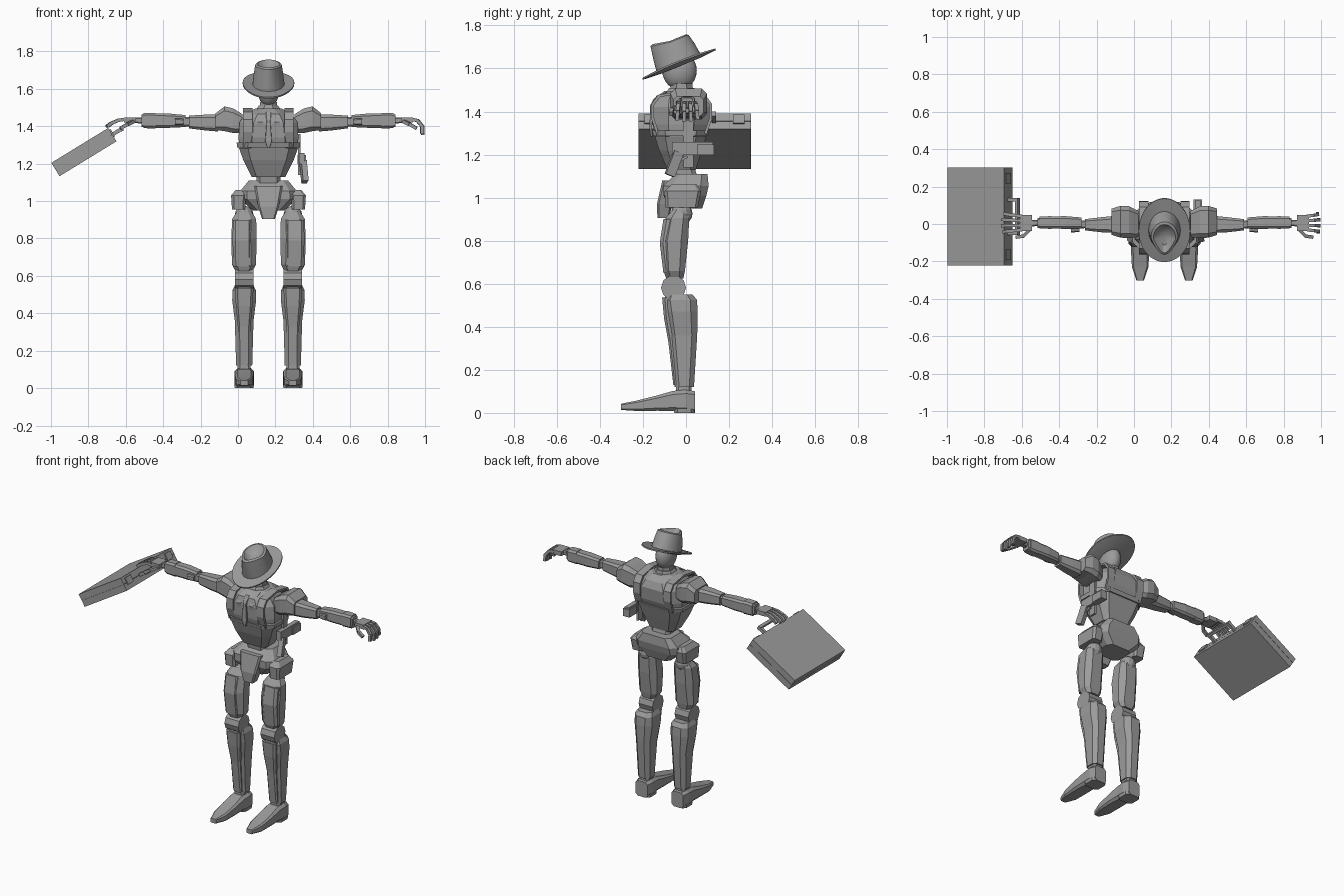
import bpy, bmesh, math
from mathutils import Vector, Matrix

CX = 0.163  # body centre line
grey = bpy.data.materials.new("grey")
grey.diffuse_color = (0.33, 0.33, 0.33, 1)


def finish(name, bm, smooth=False, shift=CX):
    bmesh.ops.recalc_face_normals(bm, faces=bm.faces)
    me = bpy.data.meshes.new(name)
    bm.to_mesh(me)
    bm.free()
    me.materials.append(grey)
    ob = bpy.data.objects.new(name, me)
    ob.location.x = shift
    bpy.context.collection.objects.link(ob)
    if smooth:
        for o in bpy.context.selected_objects:
            o.select_set(False)
        ob.select_set(True)
        bpy.context.view_layer.objects.active = ob
        bpy.ops.object.shade_smooth_by_angle(angle=math.radians(40))
    return ob


def skin(bm, rings, caps=True):
    rows = [[bm.verts.new(p) for p in r] for r in rings]
    n = len(rows[0])
    for a, b in zip(rows, rows[1:]):
        for i in range(n):
            bm.faces.new((a[i], a[(i + 1) % n], b[(i + 1) % n], b[i]))
    if caps:
        bm.faces.new(rows[0])
        bm.faces.new(rows[-1])


def loft(name, secs, axis="z", k=0.35, s=1):
    """Chamfered box sections (t, c1, c2, half1, half2) along an axis."""
    rings = []
    for t, c1, c2, h1, h2 in secs:
        e = k * min(h1, h2)
        pts = [(h1, h2 - e), (h1 - e, h2), (-h1 + e, h2), (-h1, h2 - e),
               (-h1, -h2 + e), (-h1 + e, -h2), (h1 - e, -h2), (h1, -h2 + e)]
        if axis == "z":
            rings.append([(s * (c1 + a), c2 + b, t) for a, b in pts])
        elif axis == "x":
            rings.append([(s * t, c1 + a, c2 + b) for a, b in pts])
        else:
            rings.append([(s * (c1 + a), t, c2 + b) for a, b in pts])
    bm = bmesh.new()
    skin(bm, rings)
    return finish(name, bm)


def box(bm, c, size, rot=Matrix()):
    m = Matrix.Translation(c) @ rot @ Matrix.Diagonal((*size, 1))
    bmesh.ops.create_cube(bm, size=1, matrix=m)


def bar(bm, a, b, w, h):
    a, b = Vector(a), Vector(b)
    d = b - a
    box(bm, (a + b) / 2, (w, h, d.length + 0.004), d.to_track_quat("Z", "Y").to_matrix().to_4x4())


def ball(name, c, r, seg=12):
    bm = bmesh.new()
    bmesh.ops.create_uvsphere(bm, u_segments=seg, v_segments=seg // 2 + 2, radius=1,
                              matrix=Matrix.Translation(c) @ Matrix.Diagonal((*r, 1)))
    return finish(name, bm, seg > 16)


def band(name, path, x0, x1, thick):
    """Strap following a (y, z) path, thickened outwards from the chest."""
    mid = Vector((-0.02, 1.38))
    rings = []
    for p in path:
        p = Vector(p)
        q = p + (p - mid).normalized() * thick
        rings.append([(x0, p.x, p.y), (x1, p.x, p.y), (x1, q.x, q.y), (x0, q.x, q.y)])
    bm = bmesh.new()
    skin(bm, rings)
    return finish(name, bm)


# hat: brim and pinched crown share one swept shape
def hat_ring(rx, ry, z, curl=0, pinch=0, rise=0):
    ring = []
    for i in range(40):
        a = math.tau * i / 40
        x, y = math.cos(a), math.sin(a)
        front = max(0, -y)
        ring.append((rx * x * (1 - pinch * front), ry * y, z + curl * x * x + rise * front))
    return ring


bm = bmesh.new()
skin(bm, [hat_ring(.08, .10, -.012), hat_ring(.138, .183, -.006, .012), hat_ring(.138, .183, .002, .012),
          hat_ring(.085, .11, .006), hat_ring(.079, .103, .06, 0, .15), hat_ring(.072, .092, .108, 0, .35, .016),
          hat_ring(.06, .078, .114, 0, .45, .016), hat_ring(.035, .05, .09, 0, .5), hat_ring(.01, .015, .083)])
hat = finish("hat", bm, True)
hat.location = (CX, -0.033, 1.622)
hat.rotation_euler.x = math.radians(22)

# head and neck
ball("head", (0, -.03, 1.59), (.056, .08, .088), 24)
loft("neck", [(1.46, 0, -.02, .05, .055), (1.53, 0, -.02, .045, .05)], k=.6)
loft("collar", [(1.475, 0, -.025, .075, .075), (1.51, 0, -.02, .052, .058)], k=.6)

# torso
loft("chest", [(1.28, 0, -.025, .155, .115), (1.34, 0, -.022, .16, .133), (1.42, 0, -.02, .155, .138),
               (1.465, 0, -.022, .125, .122), (1.495, 0, -.02, .07, .08)], k=.55)
loft("abdomen", [(1.13, 0, -.02, .09, .065), (1.22, 0, -.025, .135, .10), (1.285, 0, -.025, .158, .12)], k=.4)
loft("chest_belt", [(1.287, 0, -.025, .168, .126), (1.312, 0, -.024, .17, .134)], k=.45)
loft("waist", [(1.0, 0, .0, .055, .06), (1.07, 0, 0, .065, .06), (1.14, 0, -.015, .065, .055)])
loft("tie", [(1.285, 0, -.16, .006, .006), (1.32, 0, -.164, .018, .006),
             (1.43, 0, -.158, .01, .008), (1.455, 0, -.142, .014, .01), (1.475, 0, -.125, .012, .01)], k=.2)
path = [(-.125, 1.30), (-.148, 1.37), (-.148, 1.43), (-.12, 1.468), (-.02, 1.483),
        (.08, 1.468), (.108, 1.43), (.108, 1.37), (.085, 1.30)]
for s, side in ((-1, "right"), (1, "left")):
    band(side + "_harness", path, s * .085, s * .135, .014)
    band(side + "_lapel", [(-.14, 1.34), (-.153, 1.42), (-.13, 1.462), (-.085, 1.485)], s * .03, s * .06, .008)

# sidearm and holster on the left
bm = bmesh.new()
box(bm, (.165, .012, 1.25), (.014, .045, .22))
box(bm, (.178, .03, 1.228), (.03, .19, .06))
box(bm, (.178, .09, 1.222), (.045, .08, .05))
bar(bm, (.185, -.035, 1.21), (.195, -.075, 1.105), .03, .045)
bar(bm, (.18, .005, 1.19), (.18, -.04, 1.17), .012, .012)
finish("sidearm", bm)

# pelvis
loft("pelvis", [(.95, 0, 0, .085, .075), (1.01, 0, -.005, .15, .10), (1.055, 0, .0, .15, .105),
                (1.11, 0, .025, .105, .075)])
loft("pelvis_front", [(.905, 0, -.105, .035, .028), (.97, 0, -.10, .055, .035), (1.08, 0, -.07, .075, .04)], k=.25)

for s, side in ((-1, "right"), (1, "left")):
    n = side + "_"
    # hip and leg
    loft(n + "hip", [(.955, .16, -.02, .035, .075), (1.03, .16, -.015, .04, .085), (1.06, .145, -.01, .03, .06)], s=s)
    ball(n + "hip_joint", (s * .13, -.02, .925), (.05, .05, .05))
    loft(n + "thigh", [(.945, .13, -.025, .038, .035), (.905, .13, -.04, .064, .055), (.80, .131, -.055, .068, .065),
                       (.66, .131, -.055, .064, .05), (.625, .131, -.052, .045, .04)], s=s, k=.5)
    loft(n + "thigh_plate", [(.90, .14, -.075, .05, .03), (.79, .14, -.092, .052, .03),
                             (.65, .14, -.078, .048, .027)], s=s, k=.5)
    bm = bmesh.new()
    bmesh.ops.create_cone(bm, cap_ends=True, segments=10, radius1=.058, radius2=.058, depth=.1,
                          matrix=Matrix.Translation((s * .13, -.058, .582)) @ Matrix.Rotation(math.pi / 2, 4, "Y"))
    finish(n + "knee", bm)
    loft(n + "shin", [(.55, .13, -.03, .05, .06), (.525, .13, -.027, .062, .078), (.47, .13, -.022, .064, .076),
                      (.36, .13, -.012, .05, .064), (.12, .13, -.008, .043, .045)], s=s, k=.5)
    loft(n + "shin_plate", [(.535, .13, -.085, .05, .026), (.44, .13, -.08, .044, .022),
                            (.33, .13, -.062, .034, .02), (.13, .13, -.045, .03, .014)], s=s, k=.5)
    loft(n + "ankle", [(.09, .13, -.01, .036, .036), (.13, .13, -.01, .034, .036)], s=s)
    loft(n + "shoe", [(.042, .13, .05, .042, .05), (0, .13, .056, .053, .052), (-.06, .13, .055, .05, .047),
                      (-.13, .13, .046, .05, .036), (-.23, .13, .033, .044, .024),
                      (-.303, .13, .028, .02, .014)], "y", s=s, k=.35)
    loft(n + "heel", [(0, .13, -.008, .05, .046), (.02, .13, -.008, .053, .05)], s=s)

    # shoulder and arm
    loft(n + "shoulder", [(.14, 0, 1.415, .07, .05), (.19, .01, 1.43, .085, .066), (.235, .012, 1.44, .085, .066),
                          (.282, .012, 1.425, .07, .045)], "x", s=s)
    loft(n + "upper_arm", [(.27, -.002, 1.418, .045, .046), (.34, -.004, 1.42, .04, .042),
                           (.425, -.004, 1.423, .03, .034)], "x", s=s)
    loft(n + "elbow", [(.42, -.002, 1.424, .02, .024), (.47, -.002, 1.424, .024, .026)], "x", s=s)
    loft(n + "elbow_cap", [(.455, -.022, 1.424, .02, .016), (.50, -.028, 1.424, .018, .018)], "x", s=s)
    loft(n + "forearm", [(.445, .005, 1.428, .03, .032), (.53, .008, 1.43, .034, .038),
                         (.61, .008, 1.43, .032, .038), (.68, .006, 1.43, .026, .034)], "x", s=s)
    loft(n + "cuff", [(.605, .008, 1.43, .034, .042), (.668, .008, 1.43, .032, .04)], "x", s=s)
    loft(n + "wrist", [(.675, .005, 1.43, .016, .016), (.715, .005, 1.432, .018, .014)], "x", s=s)

    # hand with four jointed fingers and a thumb
    if s > 0:
        joints = [(.765, 1.437), (.80, 1.43), (.826, 1.398), (.826, 1.355)]
    else:
        joints = [(.765, 1.437), (.805, 1.432), (.845, 1.415), (.868, 1.398)]
    bm = bmesh.new()
    box(bm, (s * .74, .005, 1.434), (.065, .085, .028))
    for i, y in enumerate((-.032, -.007, .018, .042)):
        reach = (.93, 1, .98, .88)[i]
        pts = [(s * (.765 + (x - .765) * reach), y * (1 + .1 * j), 1.437 + (z - 1.437) * reach)
               for j, (x, z) in enumerate(joints)]
        for a, b in zip(pts, pts[1:]):
            bar(bm, a, b, .017, .017)
    thumb = [(s * .725, -.035, 1.425), (s * .755, -.065, 1.41), (s * .79, -.07, 1.39)]
    for a, b in zip(thumb, thumb[1:]):
        bar(bm, a, b, .018, .018)
    finish(n + "hand", bm)

# briefcase, built flat with its handle towards +x, then tilted
bm = bmesh.new()
box(bm, (0, 0, .0215), (.357, .523, .041))
box(bm, (0, 0, -.0215), (.357, .523, .041))
box(bm, (-.003, 0, 0), (.346, .512, .01))
for y in (-.205, .205):
    box(bm, (.18, y, .008), (.012, .055, .045))
for y in (-.09, .09):
    box(bm, (.205, y, 0), (.06, .018, .02))
box(bm, (.235, 0, 0), (.018, .2, .024))
case = finish("briefcase", bm)
case.location = (-.824, .04, 1.262)
case.rotation_euler.y = -math.radians(31.5)
